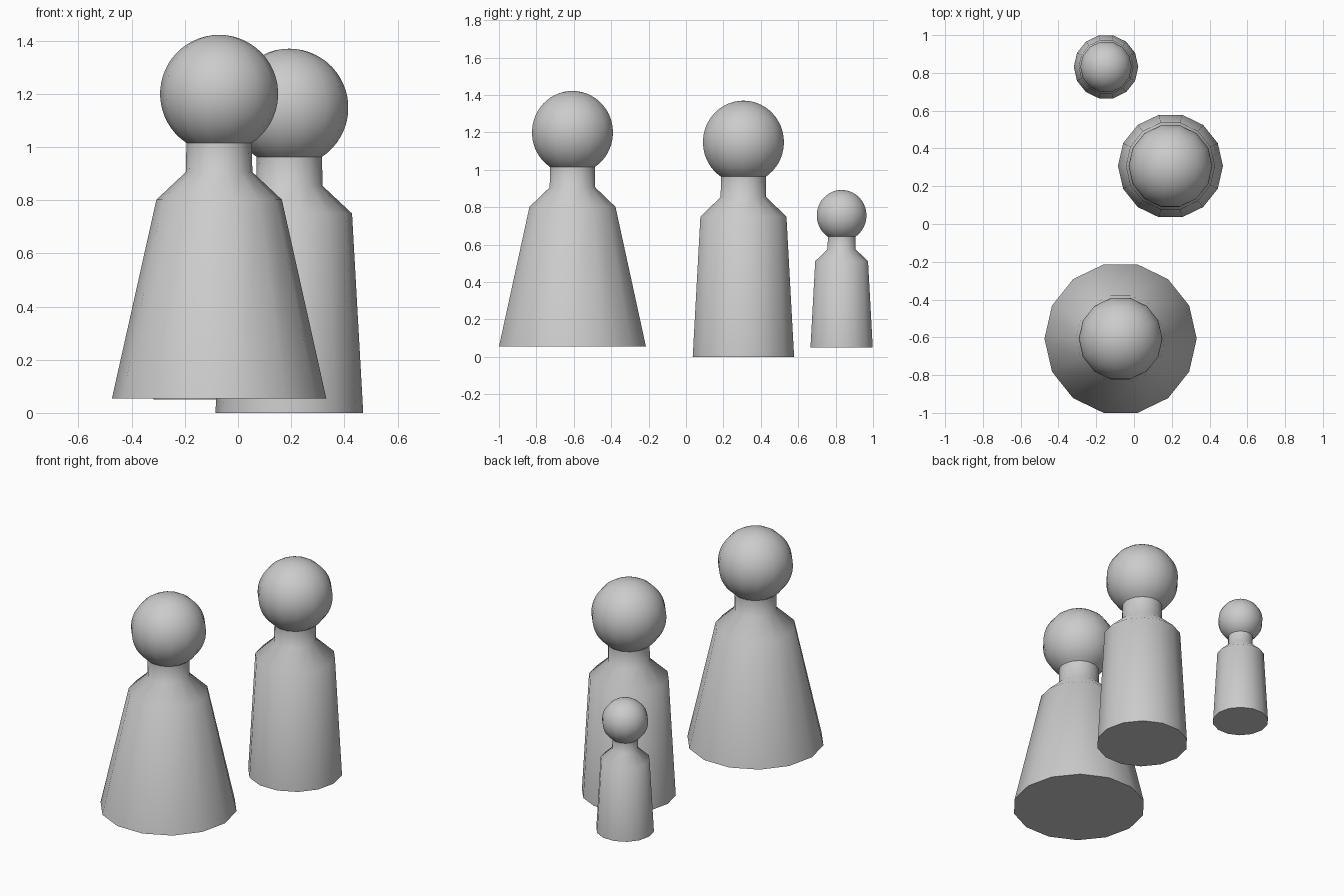
import bpy, bmesh, math

if "Cube" in bpy.data.objects:
    bpy.data.objects.remove(bpy.data.objects["Cube"])

SIDES = 14

grey = bpy.data.materials.new("light grey")
grey.diffuse_color = (0.6, 0.6, 0.6, 1)
grey.use_nodes = True
grey.node_tree.nodes["Principled BSDF"].inputs["Base Color"].default_value = grey.diffuse_color


def peg(name, base_r, base_z, height_off, x, y, scale=1.0):
    """Lathe a peg figure: skirt, shoulder, neck and round head in one profile."""
    h = height_off
    profile = [(base_r, 0.0), (0.236, 0.75 + h), (0.125, 0.854 + h)]
    # head arc, starting where it meets the neck
    head_r, neck_r, head_z = 0.222, 0.123, 1.148 + h
    start = -math.acos(neck_r / head_r)
    steps = 22
    for i in range(steps):
        a = start + (math.pi / 2 - start) * i / steps
        profile.append((head_r * math.cos(a), head_z + head_r * math.sin(a)))

    bm = bmesh.new()
    rings = []
    for r, z in profile:
        rings.append([bm.verts.new((r * scale * math.cos(2 * math.pi * k / SIDES),
                                    r * scale * math.sin(2 * math.pi * k / SIDES),
                                    z * scale)) for k in range(SIDES)])
    for lo, hi in zip(rings, rings[1:]):
        for k in range(SIDES):
            n = (k + 1) % SIDES
            bm.faces.new((lo[k], lo[n], hi[n], hi[k]))
    # flat base and crown
    bm.faces.new(rings[0][::-1])
    crown = bm.verts.new((0, 0, (head_z + head_r) * scale))
    for k in range(SIDES):
        bm.faces.new((rings[-1][k], rings[-1][(k + 1) % SIDES], crown))

    mesh = bpy.data.meshes.new(name)
    bm.to_mesh(mesh)
    bm.free()
    mesh.materials.append(grey)
    ob = bpy.data.objects.new(name, mesh)
    ob.location = (x, y, base_z)
    bpy.context.collection.objects.link(ob)
    bpy.ops.object.select_all(action='DESELECT')
    ob.select_set(True)
    bpy.context.view_layer.objects.active = ob
    bpy.ops.object.shade_smooth_by_angle(angle=math.radians(50))


# wide-skirted figure, straight figure, and a small copy of the straight one
peg("wide_peg_figure", 0.403, 0.055, -0.003, -0.071, -0.607)
peg("straight_peg_figure", 0.278, 0.0, 0.0, 0.193, 0.307)
peg("small_peg_figure", 0.278, 0.051, 0.0, -0.148, 0.832, scale=0.614)
